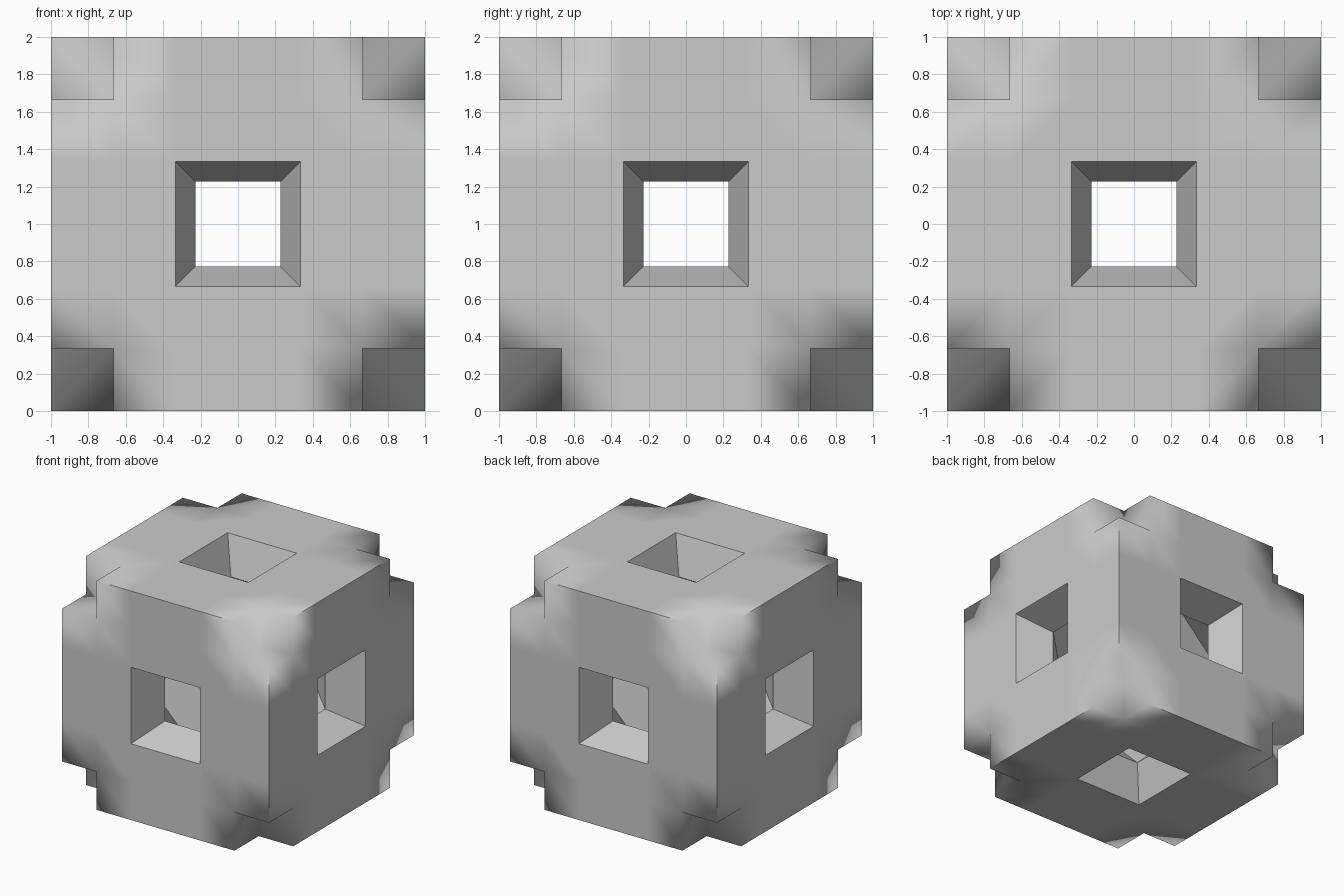
import bpy, bmesh, math
from mathutils import Vector

if "Cube" in bpy.data.objects:
    bpy.data.objects.remove(bpy.data.objects["Cube"])

T = 1 / 3          # grid cell size
K = 0.683          # scale of the inner tunnel mouths
EPS = 0.01

bm = bmesh.new()

# Outer cube as a 6 x 6 grid per side
bmesh.ops.create_cube(bm, size=2)
bmesh.ops.subdivide_edges(bm, edges=bm.edges[:], cuts=5, use_grid_fill=True)

# Square window in the middle of each side
centres = [v for v in bm.verts if sum(abs(c) < EPS for c in v.co) == 2]
bmesh.ops.delete(bm, geom=centres, context='VERTS')

# Cubic corner notches: push each corner in by one cell, fold along the grid
for v in [v for v in bm.verts if all(abs(c) > 1 - EPS for c in v.co)]:
    v.co *= 2 * T
    for f in list(v.link_faces):
        opposite = max(f.verts, key=lambda w: sum(abs(c) < 1 - EPS for c in w.co) if w is not v else -1)
        bmesh.utils.face_split(f, v, opposite)

# Tapered tunnel walls
rim = [e for e in bm.edges if e.is_boundary]
ext = bmesh.ops.extrude_edge_only(bm, edges=rim)['geom']
inner = [g for g in ext if isinstance(g, bmesh.types.BMVert)]
for v in inner:
    v.co *= K
mids = [v for v in inner if any(abs(c) < EPS for c in v.co)]
mouths = [v for v in inner if not any(abs(c) < EPS for c in v.co)]
bmesh.ops.dissolve_verts(bm, verts=mids)

# Faceted inner cavity joining the six tunnel mouths
before = set(bm.faces)
bmesh.ops.convex_hull(bm, input=mouths, use_existing_faces=False)
caps = []
for f in bm.faces:
    if f not in before:
        for i in range(3):
            if abs(sum(v.co[i] for v in f.verts)) / len(f.verts) > K - EPS:
                caps.append(f)
                break
bmesh.ops.delete(bm, geom=caps, context='FACES')
loose = [e for e in bm.edges if not e.link_faces]
bmesh.ops.delete(bm, geom=loose, context='EDGES')
bmesh.ops.recalc_face_normals(bm, faces=bm.faces[:])

# Soft shading inside the notches, hard edges elsewhere
def in_notch(v):
    return all(abs(c) > 2 * T - EPS for c in v.co)

for f in bm.faces:
    f.smooth = True
for e in bm.edges:
    if e.calc_face_angle(0) > math.radians(30) and not all(in_notch(v) for v in e.verts):
        e.smooth = False

bmesh.ops.translate(bm, vec=Vector((0, 0, 1)), verts=bm.verts[:])
mesh = bpy.data.meshes.new("notched_cube")
bm.to_mesh(mesh)
bm.free()
bpy.context.collection.objects.link(bpy.data.objects.new("notched_cube", mesh))
